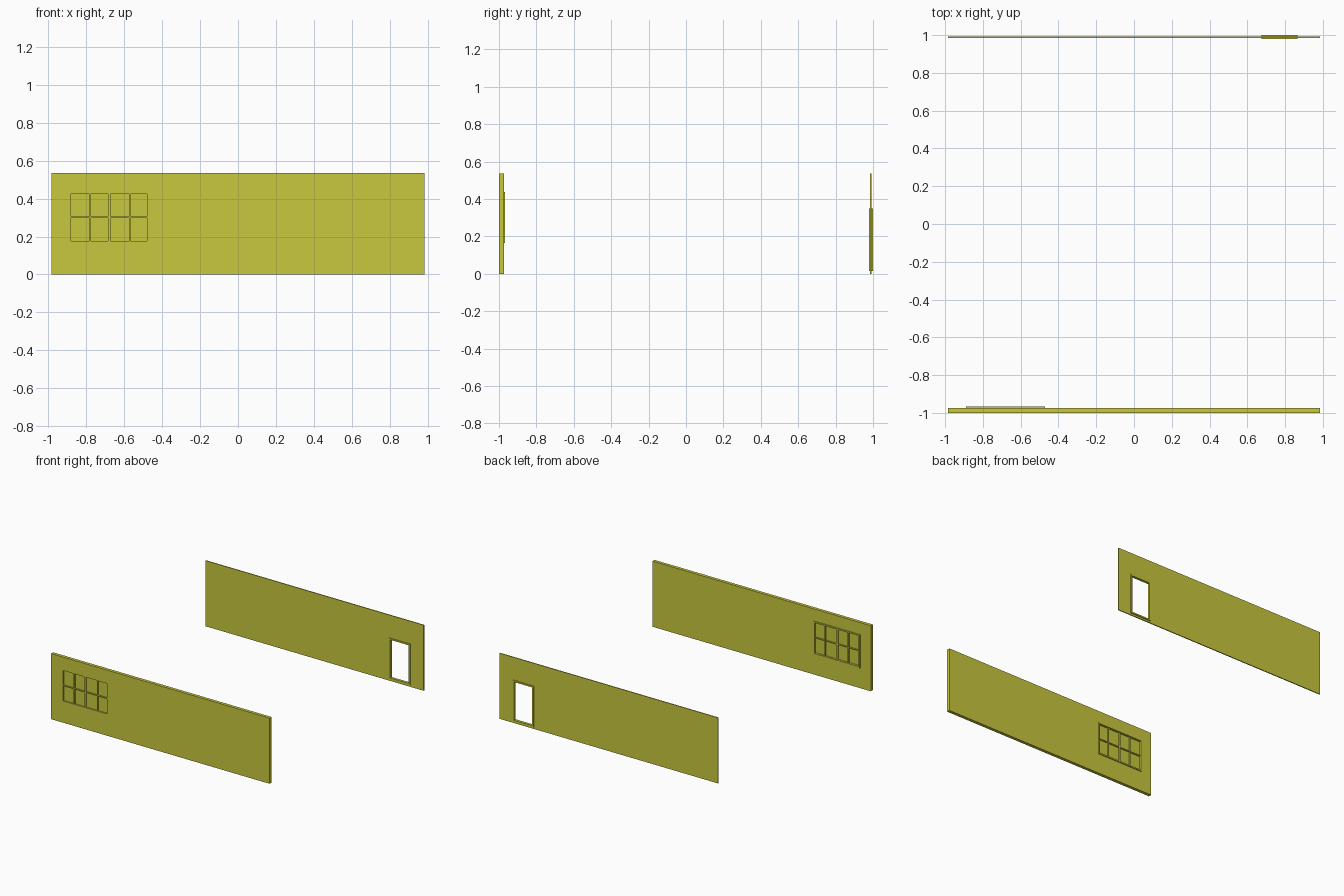
import bpy

if "Cube" in bpy.data.objects:
    bpy.data.objects.remove(bpy.data.objects["Cube"])

mat = bpy.data.materials.new("olive_yellow")
mat.diffuse_color = (0.58, 0.58, 0.05, 1)
mat.use_nodes = True
mat.node_tree.nodes["Principled BSDF"].inputs["Base Color"].default_value = mat.diffuse_color


def box(name, x, y, z):
    """Box given by (min, max) on each axis."""
    mid = [(a + b) / 2 for a, b in (x, y, z)]
    bpy.ops.mesh.primitive_cube_add(size=1, location=mid)
    ob = bpy.context.object
    ob.name = name
    ob.scale = [b - a for a, b in (x, y, z)]
    bpy.ops.object.transform_apply(location=False, rotation=False, scale=True)
    ob.data.materials.append(mat)
    return ob


def wall(name, x, y, z, hole_x, hole_z):
    """Wall slab with a rectangular opening cut through it."""
    ob = box(name, x, y, z)
    cutter = box(name + "_cutter", hole_x, (y[0] - 0.1, y[1] + 0.1), hole_z)
    mod = ob.modifiers.new("opening", 'BOOLEAN')
    mod.operation = 'DIFFERENCE'
    mod.solver = 'EXACT'
    mod.object = cutter
    bpy.context.view_layer.objects.active = ob
    bpy.ops.object.modifier_apply(modifier=mod.name)
    bpy.data.objects.remove(cutter)


def frame(name, x, y, z, w):
    """Rectangular frame of four bars, w wide."""
    box(name + "_left", (x[0], x[0] + w), y, z)
    box(name + "_right", (x[1] - w, x[1]), y, z)
    inner = (x[0] + w, x[1] - w)
    box(name + "_bottom", inner, y, (z[0], z[0] + w))
    box(name + "_top", inner, y, (z[1] - w, z[1]))


WX, WZ = (-0.985, 0.985), (0, 0.535)

# Front wall with its window opening
win_x, win_z = (-0.88, -0.48), (0.177, 0.425)
wall("front_wall", WX, (-1.0, -0.974), WZ, win_x, win_z)

# Window: inner trim, glass, glazing bars
frame("window_trim", (-0.89, -0.47), (-0.974, -0.967), (0.165, 0.437), 0.011)
box("window_glass", win_x, (-0.988, -0.985), win_z)
for i, (cx, half) in enumerate([(-0.78, 0.004), (-0.68, 0.007), (-0.57, 0.004)]):
    box(f"window_upright_{i}", (cx - half, cx + half), (-0.998, -0.974), win_z)
box("window_crossbar", win_x, (-0.997, -0.975), (0.297, 0.305))

# Thin back wall with its door opening
wall("back_wall", WX, (0.985, 0.993), WZ, (0.685, 0.855), (0.02, 0.34))

# Door frame, standing proud on both faces
frame("door_frame", (0.675, 0.865), (0.979, 1.0), (0.015, 0.35), 0.012)
